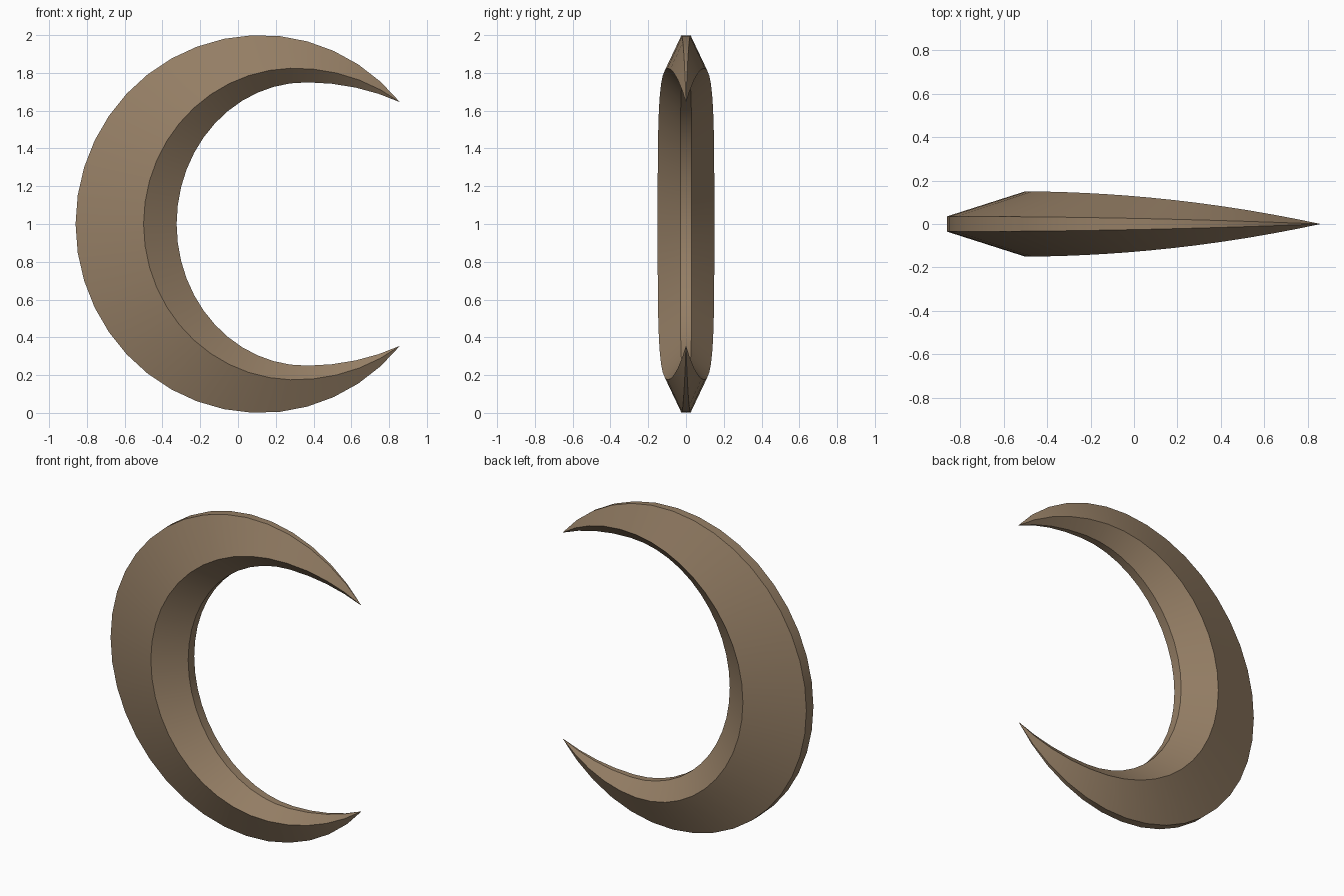
import bpy, bmesh, math

if "Cube" in bpy.data.objects:
    bpy.data.objects.remove(bpy.data.objects["Cube"])

HALF = 16                      # segments from the middle to each tip
TIP_X, TIP_Z = 0.8575, 0.645   # tip position relative to mid height

# Each rail: left x, x of highest point, height radius, half thickness at middle
OUTER = (-0.86, 0.12, 1.0, 0.035)
RIDGE = (-0.50, 0.30, 0.825, 0.15)
INNER = (-0.325, 0.36, 0.75, 0.03)


def rail_point(rail, t):
    """Point on a rail; t runs -1 (lower tip) .. 0 (middle) .. 1 (upper tip)."""
    left, cx, b, thick = rail
    end = math.asin(TIP_Z / b)
    a = math.pi - abs(t) * (math.pi - end)
    # left and right quarter ellipses meet at the top
    rx = cx - left if math.cos(a) < 0 else (TIP_X - cx) / math.cos(end)
    x = cx + rx * math.cos(a)
    z = 1 + math.copysign(b * math.sin(a), t)
    u = min(1, max(0, (x - left) / (TIP_X - left)))
    return x, thick * (1 - u) * (1 + 0.95 * u), z


# Crescent blade: six-sided section swept along the rails
bm = bmesh.new()
rings = []
for i in range(-HALF + 1, HALF):
    o, r, n = (rail_point(k, i / HALF) for k in (OUTER, RIDGE, INNER))
    section = [(p[0], s * p[1], p[2])
               for s, ps in ((-1, (o, r, n)), (1, (n, r, o))) for p in ps]
    rings.append([bm.verts.new(c) for c in section])
for r1, r2 in zip(rings, rings[1:]):
    for j in range(6):
        k = (j + 1) % 6
        bm.faces.new((r1[j], r1[k], r2[k], r2[j]))

# Pointed tips
for ring, s in ((rings[0], -1), (rings[-1], 1)):
    tip = bm.verts.new((TIP_X, 0, 1 + s * TIP_Z))
    for j in range(6):
        bm.faces.new((ring[j], ring[(j + 1) % 6], tip))
bmesh.ops.recalc_face_normals(bm, faces=bm.faces)

mesh = bpy.data.meshes.new("crescent_blade")
bm.to_mesh(mesh)
bm.free()
blade = bpy.data.objects.new("crescent_blade", mesh)
bpy.context.collection.objects.link(blade)

brown = bpy.data.materials.new("warm brown")
brown.diffuse_color = (0.30, 0.21, 0.13, 1)
brown.use_nodes = True
brown.node_tree.nodes["Principled BSDF"].inputs["Base Color"].default_value = brown.diffuse_color
mesh.materials.append(brown)

bpy.context.view_layer.objects.active = blade
blade.select_set(True)
bpy.ops.object.shade_smooth_by_angle(angle=math.radians(30))
